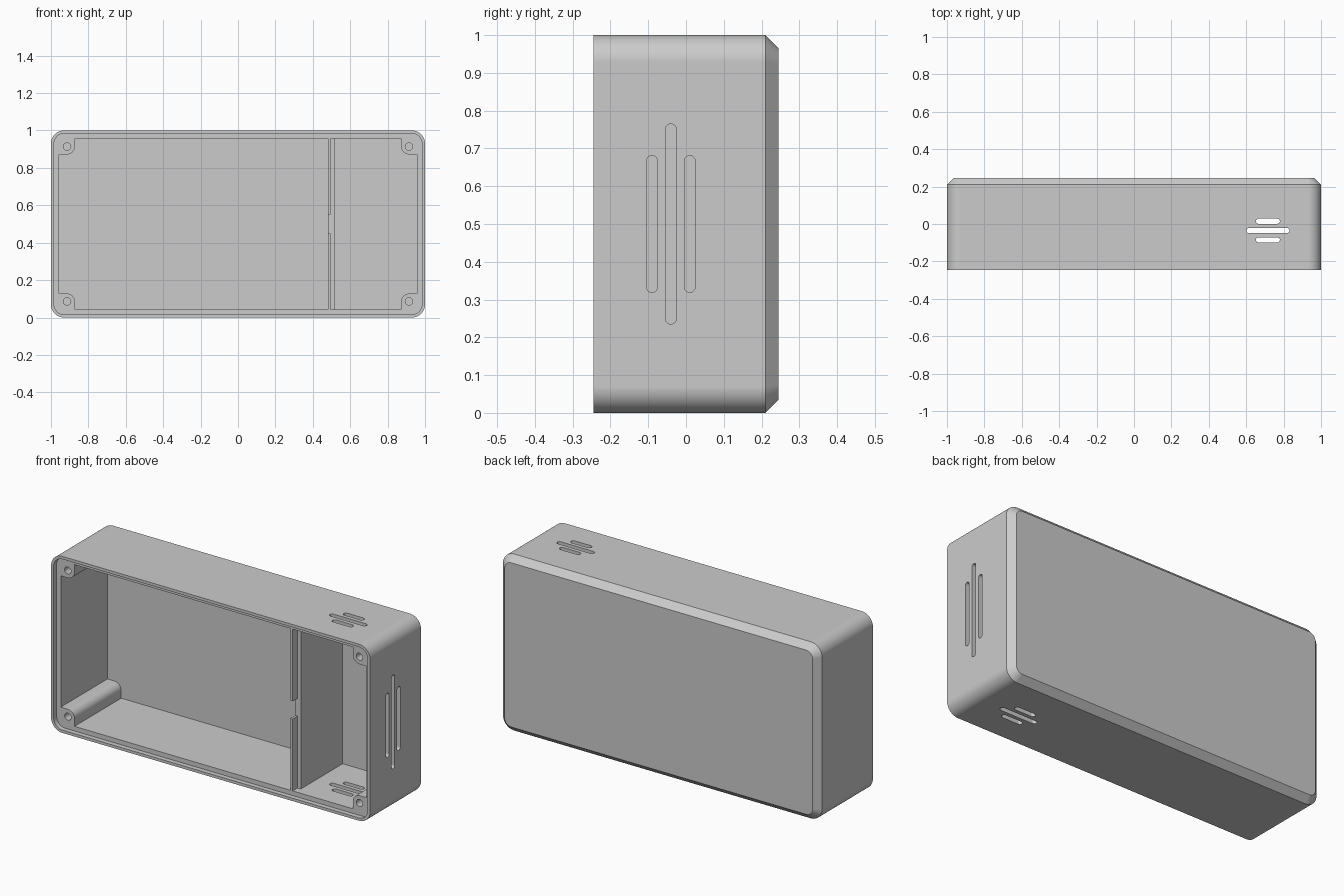
import bpy, bmesh, math

cube = bpy.data.objects.get("Cube")
if cube:
    bpy.data.objects.remove(cube, do_unlink=True)

plastic = bpy.data.materials.new("grey plastic")
plastic.use_nodes = True
grey = (0.6, 0.6, 0.6, 1)
plastic.diffuse_color = grey
plastic.node_tree.nodes["Principled BSDF"].inputs["Base Color"].default_value = grey

FRONT, BACK = -0.245, 0.245
MID_Z = 0.5
WALL = 0.042
CHAMFER = 0.035
LIP_Y = FRONT + 0.027
POCKET_Y = 0.2


def loft(name, rings):
    """Solid through rings of matching 3D points, capped at both ends."""
    bm = bmesh.new()
    loops = [[bm.verts.new(p) for p in ring] for ring in rings]
    n = len(loops[0])
    for a, b in zip(loops, loops[1:]):
        for i in range(n):
            j = (i + 1) % n
            bm.faces.new((a[i], a[j], b[j], b[i]))
    bm.faces.new(loops[0])
    bm.faces.new(loops[-1])
    bmesh.ops.recalc_face_normals(bm, faces=bm.faces)
    mesh = bpy.data.meshes.new(name)
    bm.to_mesh(mesh)
    bm.free()
    mesh.materials.append(plastic)
    obj = bpy.data.objects.new(name, mesh)
    bpy.context.collection.objects.link(obj)
    return obj


def arc(cx, cz, r, start, sweep=90, steps=12):
    angles = [math.radians(start + sweep * i / steps) for i in range(steps + 1)]
    return [(cx + r * math.cos(a), cz + r * math.sin(a)) for a in angles]


def rounded_rect(half_w, half_h, r):
    w, h = half_w - r, half_h - r
    return (arc(w, h, r, 0) + arc(-w, h, r, 90)
            + arc(-w, -h, r, 180) + arc(w, -h, r, 270))


def at_y(outline, y):
    return [(x, y, z + MID_Z) for x, z in outline]


def pocket_outline():
    """Inner rectangle with a rounded screw post left in each corner."""
    w, h, post, r = 1 - WALL, 0.5 - WALL, 0.086, 0.043
    corner = [(w, h - post)]
    corner += arc(w - post + r, h - post + r, r, 270, -90, 10)
    corner += [(w - post, h)]
    mirror_x = [(-x, z) for x, z in reversed(corner)]
    top = corner + mirror_x
    return top + [(-x, -z) for x, z in top]


def slot_outline(length, width):
    r = width / 2
    reach = length / 2 - r
    return arc(reach, 0, r, -90, 180) + arc(-reach, 0, r, 90, 180)


def box(name, x0, x1, y0, y1, z0, z1):
    rect = [(x0, z0), (x1, z0), (x1, z1), (x0, z1)]
    return loft(name, [[(x, y, z) for x, z in rect] for y in (y0, y1)])


# Outer body with a chamfered back rim
case = loft("case_shell", [
    at_y(rounded_rect(1, 0.5, 0.07), FRONT),
    at_y(rounded_rect(1, 0.5, 0.07), BACK - CHAMFER),
    at_y(rounded_rect(1 - CHAMFER, 0.5 - CHAMFER, 0.04), BACK),
])

# Lid recess and main pocket
cutters = [
    loft("lid_recess_cutter", [at_y(rounded_rect(0.984, 0.484, 0.055), y)
                               for y in (FRONT - 0.1, LIP_Y)]),
    loft("pocket_cutter", [at_y(pocket_outline(), y)
                           for y in (FRONT - 0.1, POCKET_Y)]),
]

# Screw holes in the corner posts
for sx in (-1, 1):
    for sz in (-1, 1):
        hole = arc(sx * 0.914, sz * 0.414, 0.02, 0, 345, 23)
        cutters.append(loft("screw_hole_cutter",
                            [at_y(hole, y) for y in (FRONT - 0.1, 0.0)]))

# Vent slots: three in the left wall, three through both top and bottom
for offset, side_len, top_len in ((-0.05, 0.362, 0.128), (0, 0.53, 0.23), (0.05, 0.362, 0.128)):
    side = slot_outline(side_len, 0.029)
    cutters.append(loft("side_vent_cutter", [
        [(x, v - 0.04 + offset, u + MID_Z) for u, v in side] for x in (0.94, 1.1)]))
    top = slot_outline(top_len, 0.028)
    for z0, z1 in ((-0.1, 0.06), (0.94, 1.1)):
        cutters.append(loft("top_bottom_vent_cutter", [
            [(u + 0.716, v - 0.035 + offset, z) for u, v in top] for z in (z0, z1)]))

bpy.context.view_layer.objects.active = case
for cutter in cutters:
    cutter.hide_render = True
    mod = case.modifiers.new("cut", "BOOLEAN")
    mod.operation = "DIFFERENCE"
    mod.solver = "EXACT"
    mod.object = cutter
    bpy.ops.object.modifier_apply(modifier=mod.name)
    bpy.data.objects.remove(cutter, do_unlink=True)

# Divider wall with two raised tabs along its front edge
box("divider_wall", 0.481, 0.516, -0.175, POCKET_Y, WALL, 1 - WALL)
box("divider_tab_lower", 0.481, 0.495, LIP_Y, -0.175, WALL, 0.45)
box("divider_tab_upper", 0.481, 0.495, LIP_Y, -0.175, 0.55, 1 - WALL)

# Smooth rounded corners, crisp edges
bpy.ops.object.select_all(action="DESELECT")
case.select_set(True)
bpy.ops.object.shade_smooth_by_angle(angle=math.radians(30))
weighted = case.modifiers.new("flat_face_normals", "WEIGHTED_NORMAL")
weighted.keep_sharp = True
